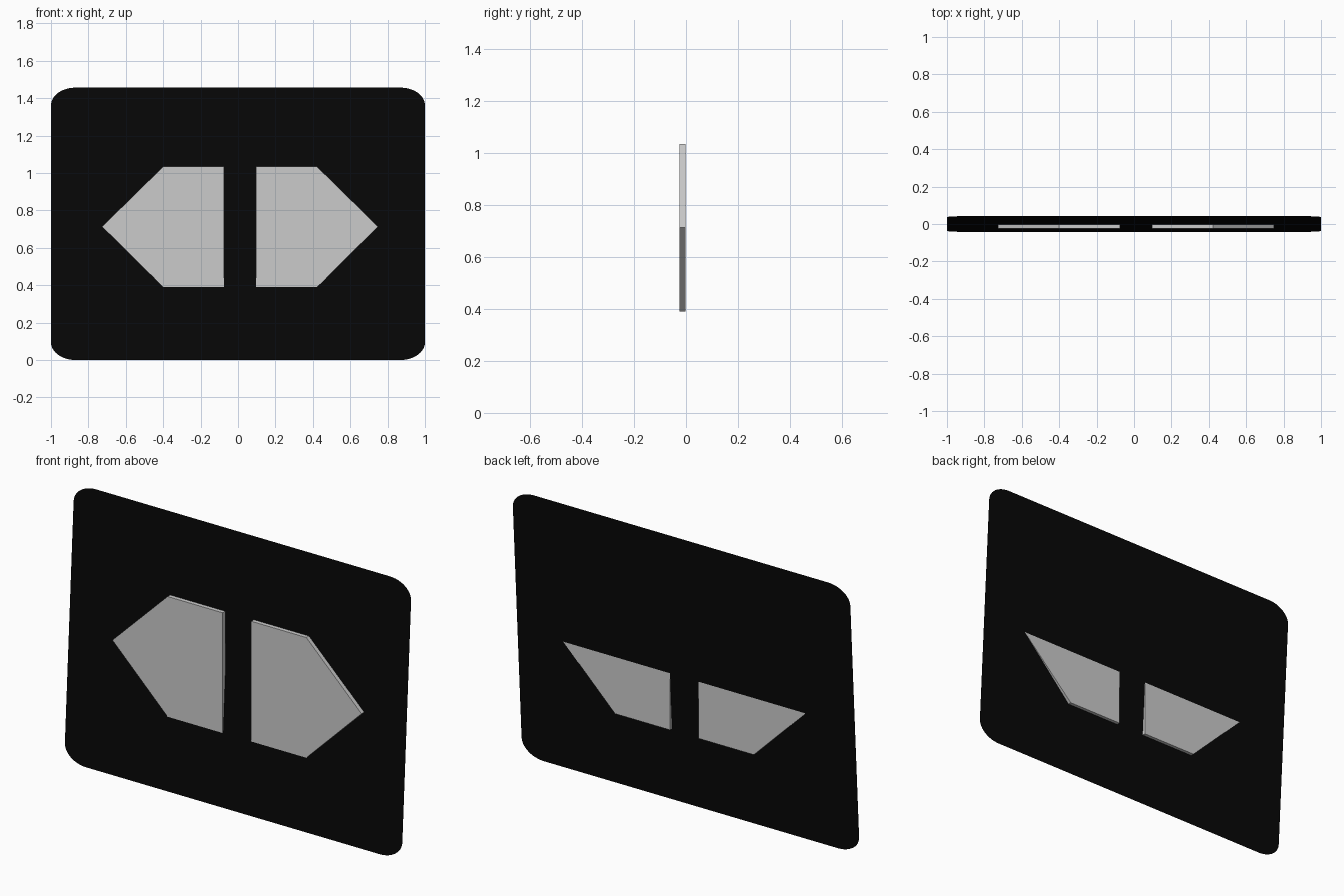
import bpy, bmesh, math
from mathutils import Vector

if "Cube" in bpy.data.objects:
    bpy.data.objects.remove(bpy.data.objects["Cube"])

WIDTH, HEIGHT, LEAN = 2.0, 1.456, 0.085   # LEAN: depth covered by the tilted sheet


def make_object(name, bm):
    bm.normal_update()
    mesh = bpy.data.meshes.new(name)
    bm.to_mesh(mesh)
    bm.free()
    obj = bpy.data.objects.new(name, mesh)
    bpy.context.collection.objects.link(obj)
    return obj


# Thin backing sheet with rounded corners, leaning slightly backwards
def backing_sheet(rx=0.13, rz=0.095, steps=12):
    bm = bmesh.new()
    verts = []
    corners = [(1, 1), (-1, 1), (-1, -1), (1, -1)]
    for quarter, (sx, sz) in enumerate(corners):
        for i in range(steps + 1):
            a = (quarter + i / steps) * math.pi / 2
            x = sx * (WIDTH / 2 - rx) + rx * math.cos(a)
            z = HEIGHT / 2 + sz * (HEIGHT / 2 - rz) + rz * math.sin(a)
            verts.append(bm.verts.new((x, (z / HEIGHT - 0.5) * LEAN, z)))
    bm.faces.new(reversed(verts))
    return make_object("backing_sheet", bm)


# Upright five-sided arrow plate pointing outwards; side is -1 or 1
def arrow_plate(name, side, centre=0.011, front=-0.025, back=-0.002):
    profile = [(0.085, 0.39), (0.411, 0.39), (0.738, 0.713),
               (0.411, 1.034), (0.085, 1.034)]
    bm = bmesh.new()
    face = bm.faces.new([bm.verts.new((centre + side * x, front, z))
                         for x, z in profile])
    new = bmesh.ops.extrude_face_region(bm, geom=[face], use_keep_orig=True)["geom"]
    bmesh.ops.translate(bm, vec=Vector((0, back - front, 0)),
                        verts=[g for g in new if isinstance(g, bmesh.types.BMVert)])
    bmesh.ops.recalc_face_normals(bm, faces=bm.faces)
    return make_object(name, bm)


black = bpy.data.materials.new("black")
black.diffuse_color = (0.002, 0.002, 0.002, 1)
black.use_nodes = True
black.node_tree.nodes["Principled BSDF"].inputs["Base Color"].default_value = black.diffuse_color
backing_sheet().data.materials.append(black)

arrow_plate("left_arrow_plate", -1)
arrow_plate("right_arrow_plate", 1)
